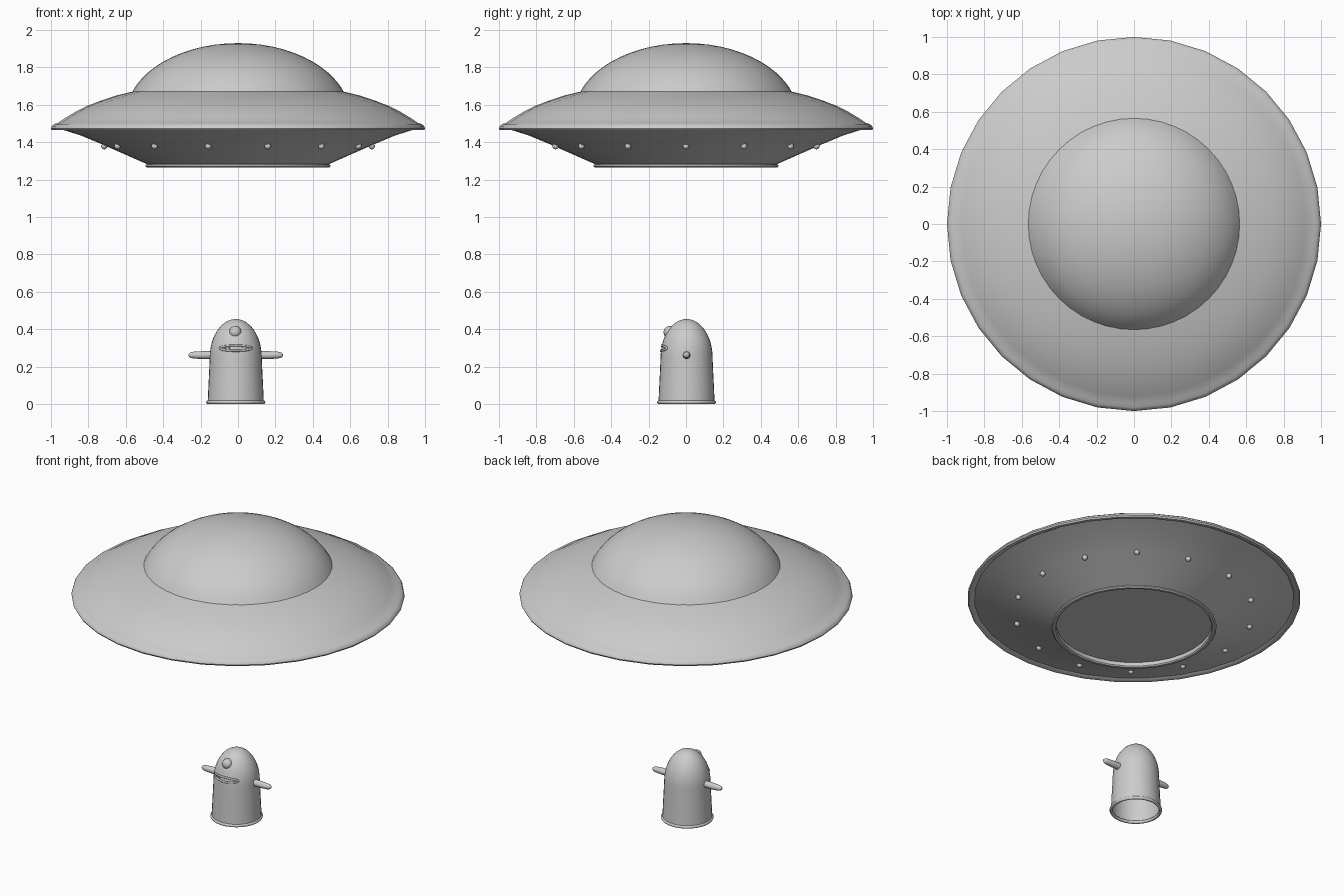
import bpy, bmesh, math
from mathutils import Vector, Matrix

if "Cube" in bpy.data.objects:
    bpy.data.objects.remove(bpy.data.objects["Cube"])

CX, CY = -0.012, 0.003  # axis of the little visitor


def finish(name, bm, angle=35):
    bmesh.ops.remove_doubles(bm, verts=bm.verts, dist=1e-5)
    bmesh.ops.recalc_face_normals(bm, faces=bm.faces)
    me = bpy.data.meshes.new(name)
    bm.to_mesh(me)
    bm.free()
    me.shade_smooth()
    me.set_sharp_from_angle(angle=math.radians(angle))
    ob = bpy.data.objects.new(name, me)
    bpy.context.collection.objects.link(ob)
    return ob


def lathe(name, profile, steps=32, matrix=Matrix(), closed=False, angle=35):
    """Revolve (radius, height) points around z, then place with matrix."""
    bm = bmesh.new()
    vs = [bm.verts.new((r, 0, z)) for r, z in profile]
    pairs = list(zip(vs, vs[1:])) + ([(vs[-1], vs[0])] if closed else [])
    edges = [bm.edges.new(p) for p in pairs]
    bmesh.ops.spin(bm, geom=vs + edges, cent=(0, 0, 0), axis=(0, 0, 1),
                   angle=2 * math.pi, steps=steps, use_merge=True)
    bmesh.ops.transform(bm, matrix=matrix, verts=bm.verts)
    return finish(name, bm, angle)


def ball(name, loc, r, u=16, v=10):
    bm = bmesh.new()
    bmesh.ops.create_uvsphere(bm, u_segments=u, v_segments=v, radius=r,
                              matrix=Matrix.Translation(loc))
    return finish(name, bm, 60)


def ellipse(a, b, z0, t0, n=12):
    """Quarter-ellipse profile from parameter t0 up to the pole."""
    ts = [t0 + (math.pi / 2 - t0) * i / n for i in range(n + 1)]
    return [(max(0, a * math.cos(t)) if i < n else 0, z0 + b * math.sin(t))
            for i, t in enumerate(ts)]


# saucer hull: upper shell, rolled rim, slightly hollow underside
lathe("saucer_hull", [
    (0.56, 1.672), (0.65, 1.65), (0.74, 1.62), (0.81, 1.593), (0.87, 1.562),
    (0.92, 1.532), (0.963, 1.503), (0.982, 1.498), (0.995, 1.487), (1.0, 1.474),
    (0.995, 1.465), (0.975, 1.465), (0.96, 1.474), (0.84, 1.436), (0.72, 1.386),
    (0.60, 1.333), (0.48, 1.28)])

# dome on top
lathe("saucer_dome", ellipse(0.6, 0.39, 1.54, math.asin(0.32)), 48)

# collar round the hatch and the recessed hatch plate
lathe("hatch_collar", [(0.48, 1.285), (0.492, 1.281), (0.496, 1.273),
                       (0.488, 1.266), (0.472, 1.266), (0.466, 1.273),
                       (0.466, 1.297)])
lathe("hatch_plate", [(0.466, 1.297), (0, 1.297)])

# ring of bulbs under the hull
for i in range(14):
    a = 2 * math.pi * i / 14
    ball(f"hull_bulb_{i + 1}",
         (0.715 * math.cos(a), 0.715 * math.sin(a), 1.379), 0.017, 12, 8)

# visitor body: hollow, open at the bottom, with a rolled hem
place = Matrix.Translation((CX, CY, 0))
BODY_A, BODY_B, BODY_Z = 0.139, 0.205, 0.25
lathe("visitor_body", [(0.15, 0.01), (0.146, 0.1), (0.142, 0.18)]
      + ellipse(BODY_A, BODY_B, BODY_Z, 0), 32, place)
lathe("body_hem", [(0.148 + 0.01 * math.cos(k * math.pi / 4),
                    0.01 + 0.01 * math.sin(k * math.pi / 4)) for k in range(8)],
      32, place, closed=True, angle=60)

# arms: tapered rods with rounded tips
for side, label in ((-1, "left"), (1, "right")):
    m = Matrix.Translation((CX, CY, 0.262)) @ Matrix.Rotation(side * math.pi / 2, 4, 'Y')
    lathe(f"{label}_arm", [(0.021, 0.12), (0.021, 0.18), (0.018, 0.225),
                           (0.015, 0.241), (0.009, 0.25), (0, 0.253)], 16, m, angle=60)


def on_body(x, z):
    """Point on the front of the body at a given offset and height."""
    r = BODY_A * math.sqrt(1 - ((z - BODY_Z) / BODY_B) ** 2)
    return Vector((CX + x, CY - math.sqrt(r * r - x * x), z))


# single eye
ball("eye", (CX - 0.003, -0.087, 0.385), 0.033)

# lips: a tube loop lying on the body
curve = bpy.data.curves.new("lips", 'CURVE')
curve.dimensions = '3D'
curve.bevel_depth = 0.006
curve.bevel_resolution = 2
spline = curve.splines.new('POLY')
spline.points.add(31)
spline.use_cyclic_u = True
for i, p in enumerate(spline.points):
    t = 2 * math.pi * i / 32
    p.co = (*on_body(0.085 * math.cos(t), 0.299 + 0.014 * math.sin(t)), 1)
bpy.context.collection.objects.link(bpy.data.objects.new("lips", curve))

# two small teeth
for i, x in enumerate((-0.055, -0.035)):
    bm = bmesh.new()
    bmesh.ops.create_cone(bm, cap_ends=True, segments=8, radius1=0.003,
                          radius2=0.007, depth=0.018,
                          matrix=Matrix.Translation(on_body(x, 0.302)))
    finish(f"tooth_{i + 1}", bm)
